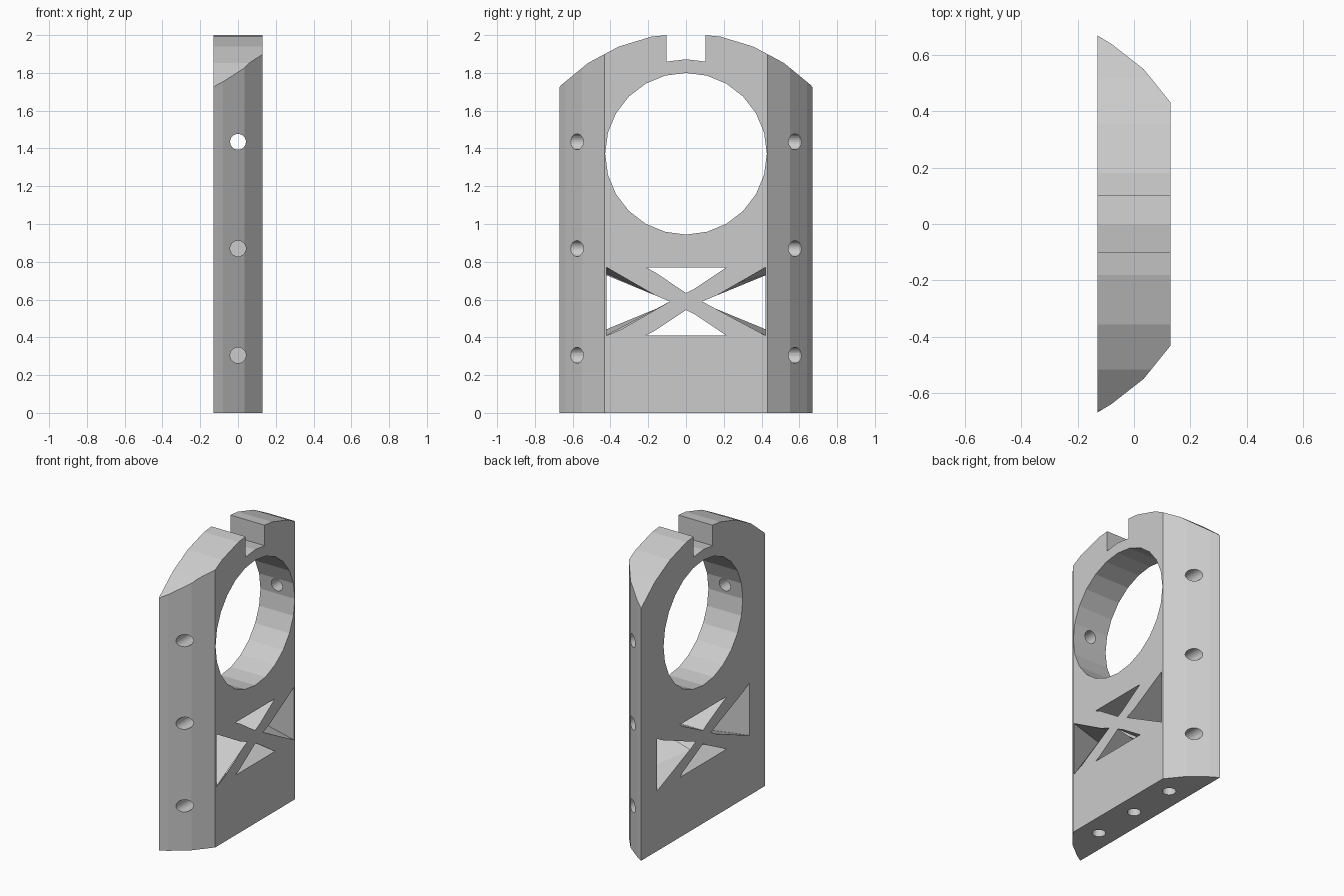
import bpy
import bmesh
from math import sin, cos, radians, tau
from mathutils import Vector

if "Cube" in bpy.data.objects:
    bpy.data.objects.remove(bpy.data.objects["Cube"])

# Single flat material
grey = bpy.data.materials.new("plain_grey")
grey.use_nodes = True
grey.diffuse_color = (0.6, 0.6, 0.6, 1)
grey.node_tree.nodes["Principled BSDF"].inputs["Base Color"].default_value = (0.6, 0.6, 0.6, 1)


def loft(name, start, end):
    """Closed solid between two matching loops of points."""
    bm = bmesh.new()
    a = [bm.verts.new(p) for p in start]
    b = [bm.verts.new(p) for p in end]
    bm.faces.new(a)
    bm.faces.new(b)
    for i in range(len(a)):
        j = (i + 1) % len(a)
        bm.faces.new((a[i], a[j], b[j], b[i]))
    bmesh.ops.recalc_face_normals(bm, faces=bm.faces)
    mesh = bpy.data.meshes.new(name)
    bm.to_mesh(mesh)
    bm.free()
    mesh.materials.append(grey)
    obj = bpy.data.objects.new(name, mesh)
    bpy.context.collection.objects.link(obj)
    return obj


def prism_x(name, profile, reach=0.3):
    """Extrude a (y, z) profile through the thickness."""
    return loft(name, [(-reach, y, z) for y, z in profile],
                [(reach, y, z) for y, z in profile])


def drill(name, start, end, radius=0.042, sides=24):
    start, end = Vector(start), Vector(end)
    turn = (end - start).to_track_quat('Z', 'Y')
    ring = [turn @ Vector((radius * cos(tau * i / sides), radius * sin(tau * i / sides), 0))
            for i in range(sides)]
    return loft(name, [start + p for p in ring], [end + p for p in ring])


def combine(body, cutter, operation='DIFFERENCE'):
    """Apply a boolean and discard the cutter."""
    cutter.hide_render = True
    mod = body.modifiers.new("cut", 'BOOLEAN')
    mod.operation = operation
    mod.solver = 'EXACT'
    mod.object = cutter
    bpy.context.view_layer.update()
    graph = bpy.context.evaluated_depsgraph_get()
    result = bpy.data.meshes.new_from_object(body.evaluated_get(graph))
    body.modifiers.remove(mod)
    body.data = result
    bpy.data.objects.remove(cutter)


# Upright block with faceted, rounded flanks
half = [(-0.13, 0.67), (-0.08, 0.64), (0.035, 0.55), (0.13, 0.432)]
plan = half + [(x, -y) for x, y in reversed(half)]
body = loft("bracket_body", [(x, y, 0) for x, y in plan], [(x, y, 2.2) for x, y in plan])

# Arched top
arch = [(0.932 * sin(radians(11.25 * k)), 1.078 + 0.932 * cos(radians(11.25 * k)))
        for k in range(-5, 6)]
side = arch[-1][0]
combine(body, prism_x("arch", [(-side, -0.1)] + arch + [(side, -0.1)]), 'INTERSECT')

# Key slot in the top
combine(body, prism_x("slot", [(-0.102, 2.2), (-0.102, 1.86), (0, 1.872),
                               (0.102, 1.86), (0.102, 2.2)]))

# Large round opening
combine(body, prism_x("opening", [(0.428 * sin(tau * i / 24), 1.372 + 0.428 * cos(tau * i / 24))
                                  for i in range(24)]))

# Cross-braced windows, widening towards the back
low, mid, high = 0.41, 0.59, 0.77


def side_window(x, s):
    y = s * (0.46 - 0.31 * x)
    return [(x, y, low), (x, y, high), (x, s * 0.085, mid)]


def flat_window(x, s):
    y = 0.234 - 0.16 * x
    edge = high if s > 0 else low
    return [(x, -y, edge), (x, y, edge), (x, 0, mid + s * 0.045)]


for window in (side_window, flat_window):
    for s in (-1, 1):
        combine(body, loft("window", window(-0.2, s), window(0.2, s)))

# Screw holes in both flanks
for s in (-1, 1):
    for z in (0.305, 0.87, 1.435):
        combine(body, drill("side_hole", (0, s * 0.8, z), (0, s * 0.35, z)))

# Screw holes in the base
for y in (-0.337, 0, 0.337):
    combine(body, drill("base_hole", (0, y, -0.1), (0, y, 0.25)))

for face in body.data.polygons:
    face.use_smooth = False
